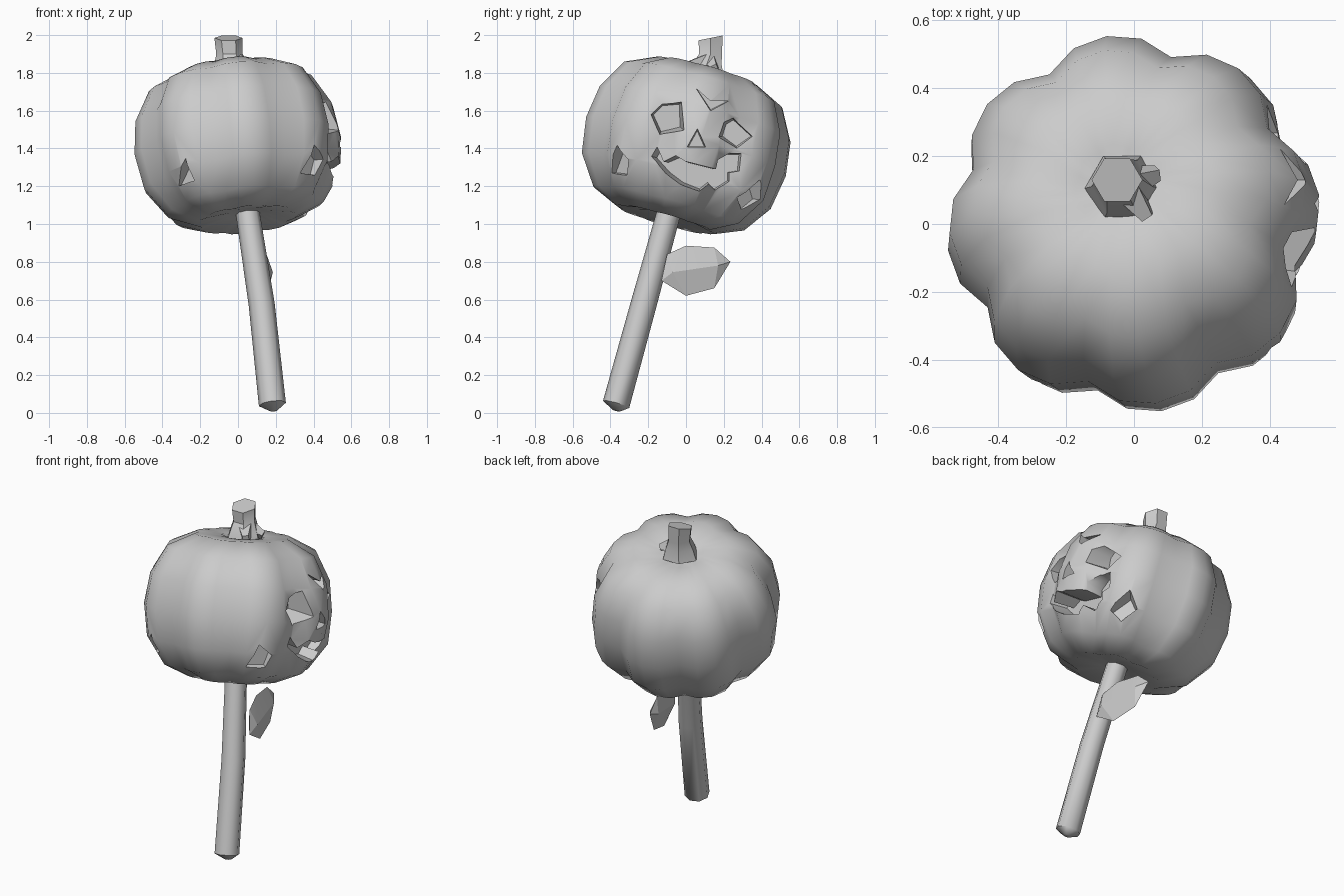
import bpy, bmesh
from math import sin, cos, pi, radians
from mathutils import Vector, Matrix

cube = bpy.data.objects.get("Cube")
if cube:
    bpy.data.objects.remove(cube)

grey = bpy.data.materials.new("plain_grey")
grey.use_nodes = True
COLOUR = (0.6, 0.6, 0.6, 1)
grey.diffuse_color = COLOUR
grey.node_tree.nodes["Principled BSDF"].inputs["Base Color"].default_value = COLOUR

UP = Vector((0, 0, 1))
AXIS = Vector((-0.11, 0.27, 0.95)).normalized()
CENTRE = Vector((0, 0, 1.41))


def make_object(name, bm):
    bmesh.ops.remove_doubles(bm, verts=bm.verts, dist=0.0005)
    bmesh.ops.recalc_face_normals(bm, faces=bm.faces)
    mesh = bpy.data.meshes.new(name)
    bm.to_mesh(mesh)
    bm.free()
    mesh.materials.append(grey)
    obj = bpy.data.objects.new(name, mesh)
    bpy.context.collection.objects.link(obj)
    return obj


def select_only(obj):
    bpy.ops.object.select_all(action='DESELECT')
    obj.select_set(True)
    bpy.context.view_layer.objects.active = obj


def smooth(obj, degrees):
    select_only(obj)
    bpy.ops.object.shade_smooth_by_angle(angle=radians(degrees))


def skin(bm, rings):
    """Bridge equal rings of points with quads and close both ends."""
    loops = [[bm.verts.new(p) for p in ring] for ring in rings]
    n = len(loops[0])
    for a, b in zip(loops, loops[1:]):
        for i in range(n):
            j = (i + 1) % n
            bm.faces.new((a[i], a[j], b[j], b[i]))
    bm.faces.new(loops[0])
    bm.faces.new(loops[-1])


def circle(centre, radius, sides, normal=UP):
    q = UP.rotation_difference(Vector(normal))
    return [Vector(centre) + q @ Vector((radius * cos(2 * pi * i / sides),
                                         radius * sin(2 * pi * i / sides), 0))
            for i in range(sides)]


# Ribbed pumpkin, leaning back along its axis; one lobe beside the face sags lower
LOBES, STEPS = 8, 4
profile = [(0.10, -0.37), (0.27, -0.405), (0.42, -0.34), (0.525, -0.19),
           (0.555, 0.0), (0.53, 0.18), (0.44, 0.34), (0.28, 0.415),
           (0.13, 0.41), (0.05, 0.38)]
tilt = UP.rotation_difference(AXIS)
rings = []
for r, z in profile:
    ring = []
    for i in range(LOBES * STEPS):
        bulge = abs(sin(pi * i / STEPS))
        a = 2 * pi * i / (LOBES * STEPS) + radians(-15)
        scale = 1 - 0.105 * (1 - bulge) ** 1.2
        if i // STEPS == 1 and z < -0.1:
            scale += 0.05 * bulge
        ring.append(CENTRE + tilt @ Vector((r * scale * cos(a), r * scale * sin(a), z)))
    rings.append(ring)
bm = bmesh.new()
skin(bm, rings)
pumpkin = make_object("pumpkin", bm)

# Carving shapes: outline, depth of the pocket floor, azimuth, taper of the walls
carvings = [
    ([(-.19, 1.58), (-.13, 1.64), (-.02, 1.65), (-.015, 1.50), (-.14, 1.47)], .37, 0, 1.5),
    ([(.175, 1.46), (.20, 1.54), (.25, 1.57), (.37, 1.46), (.27, 1.39)], .35, 0, 1.5),
    ([(.01, 1.41), (.06, 1.50), (.10, 1.41)], .44, 0, 2),
    ([(.05, 1.72), (.13, 1.65), (.23, 1.65), (.13, 1.60)], .41, 0, 1),
    ([(-.19, 1.36), (-.16, 1.41), (-.12, 1.33), (-.05, 1.36), (0, 1.33), (.16, 1.29),
      (.17, 1.34), (.24, 1.38), (.31, 1.38), (.30, 1.28), (.24, 1.27), (.24, 1.22),
      (.16, 1.17), (.12, 1.21), (.07, 1.17), (-.03, 1.21), (-.11, 1.27)], .37, 0, 1),
    ([(-.07, 1.27), (.0, 1.41), (.07, 1.34), (.04, 1.26)], .48, -42, 2),
    ([(-.05, 1.20), (.03, 1.34), (.06, 1.23)], .47, -124, 2),
    ([(-.08, 1.14), (.04, 1.23), (.08, 1.13), (-.02, 1.07)], .44, 43, 2),
]
bm = bmesh.new()
for outline, floor, azimuth, taper in carvings:
    turn = Matrix.Rotation(radians(azimuth), 3, 'Z')
    points = [Vector((0, y, z)) for y, z in outline]
    middle = sum(points, Vector()) / len(points)
    skin(bm, [[turn @ (middle + (p - middle) * (1 + taper * (depth - .5)) + Vector((depth, 0, 0)))
               for p in points] for depth in (floor, 0.62)])
cutter = make_object("carving_cutter", bm)
cutter.hide_render = True
cut = pumpkin.modifiers.new("carving", 'BOOLEAN')
cut.operation = 'DIFFERENCE'
cut.solver = 'EXACT'
cut.object = cutter
select_only(pumpkin)
bpy.ops.object.modifier_apply(modifier=cut.name)
bpy.data.objects.remove(cutter)
smooth(pumpkin, 52)

# Stalk with a slanted top, a flared foot and two root spurs
bm = bmesh.new()
skin(bm, [circle((-.035, .105, 1.78), .11, 6), circle((-.035, .11, 1.845), .09, 6),
          circle((-.045, .13, 1.90), .07, 6), circle((-.05, .13, 1.985), .075, 6, (0, -.2, 1))])
root = Vector((-.03, .12, 1.86))
for tip in [(.07, .15, 1.825), (.04, .02, 1.845)]:
    tip = Vector(tip)
    skin(bm, [circle(root, .06, 4, tip - root), circle(tip, .025, 4, tip - root)])
smooth(make_object("stalk", bm), 35)

# Handle stick with a blunt pointed end
low, high = Vector((.182, -.37, .045)), Vector((.045, -.08, 1.10))
lean = high - low
bm = bmesh.new()
skin(bm, [circle((.19, -.37, .012), .02, 8, lean), circle(low, .072, 8, lean),
          circle(low.lerp(high, .5) + Vector((.012, 0, 0)), .069, 8, lean),
          circle(high, .063, 8, lean)])
smooth(make_object("stick", bm), 50)

# Leaf: puffed on both sides along the midrib
outline = [(-.13, .70), (-.10, .84), (0, .885), (.15, .875), (.235, .80), (.15, .66), (0, .62)]
rib = [(-.07, .745), (.17, .78)]


def leaf_point(y, z, offset=0):
    return bm.verts.new((.14 - .2 * y - .1 * (z - .75) + offset, y, z))


bm = bmesh.new()
edge = [leaf_point(y, z) for y, z in outline]
for side in (.03, -.03):
    a, b = [leaf_point(y, z, side) for y, z in rib]
    for face in ([edge[0], edge[1], a], [edge[1], edge[2], a], [edge[2], edge[3], b, a],
                 [edge[3], edge[4], b], [edge[4], edge[5], b], [edge[5], edge[6], a, b],
                 [edge[6], edge[0], a]):
        bm.faces.new(face)
smooth(make_object("leaf", bm), 15)
